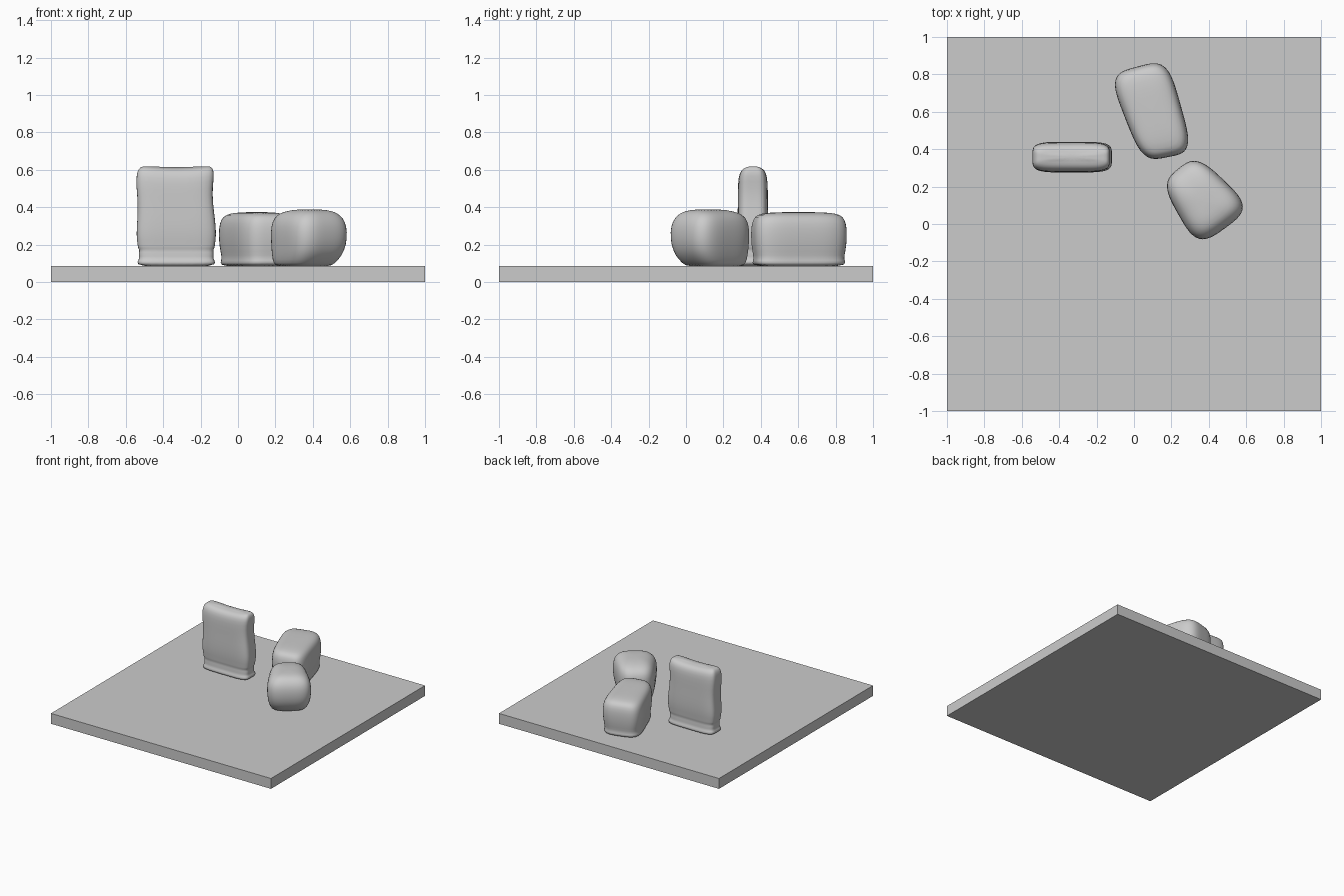
import bpy, bmesh, math

grey = bpy.data.materials.new("stone_grey")
grey.diffuse_color = (0.6, 0.6, 0.6, 1)


def stone(name, corners, rings, power=4.5, dip=0.0, seg=32):
    """Loft a rounded quad outline through rings of (z, scale_u, scale_v, dx, dy)."""
    a, b, c, d = corners          # (-u,-v) (+u,-v) (+u,+v) (-u,+v)
    bm = bmesh.new()
    loops = []
    for z, su, sv, dx, dy in rings:
        loop = []
        for i in range(seg):
            t = 2 * math.pi * (i + 0.5) / seg
            cu, cv = math.cos(t), math.sin(t)
            r = (abs(cu) ** power + abs(cv) ** power) ** (-1 / power)
            u, v = cu * r * su, cv * r * sv
            w = ((1 - u) * (1 - v), (1 + u) * (1 - v), (1 + u) * (1 + v), (1 - u) * (1 + v))
            x, y = (sum(k * p[j] for k, p in zip(w, (a, b, c, d))) / 4 for j in (0, 1))
            lift = dip * (u * u - 0.5) if z > 0.35 else 0
            loop.append(bm.verts.new((x + dx, y + dy, z + lift)))
        loops.append(loop)
    for lo, hi in zip(loops, loops[1:]):
        for i in range(seg):
            j = (i + 1) % seg
            bm.faces.new((lo[i], lo[j], hi[j], hi[i]))
    bm.faces.new(loops[0][::-1])
    bm.faces.new(loops[-1])
    bmesh.ops.recalc_face_normals(bm, faces=bm.faces)
    for f in bm.faces:
        f.smooth = True
    me = bpy.data.meshes.new(name)
    bm.to_mesh(me)
    bm.free()
    me.materials.append(grey)
    ob = bpy.data.objects.new(name, me)
    bpy.context.collection.objects.link(ob)
    ob.modifiers.new("soften", 'SUBSURF').levels = 1
    ob.modifiers["soften"].render_levels = 1


# square ground slab
bpy.ops.mesh.primitive_cube_add(size=1, location=(0, 0, 0.0425))
slab = bpy.context.object
slab.name = "ground_slab"
slab.scale = (2, 2, 0.085)
slab.data.materials.append(grey)

# upright stone with a ragged, necked foot
stone("upright_stone",
      [(-0.54, 0.275), (-0.12, 0.275), (-0.12, 0.44), (-0.54, 0.44)],
      [(0.08, 0.99, 1.0, 0, 0), (0.11, 1.0, 1.0, 0, 0), (0.125, 0.93, 0.86, 0, 0),
       (0.15, 0.96, 0.88, 0, 0), (0.17, 0.93, 0.83, 0, 0), (0.185, 0.98, 0.9, 0, 0),
       (0.2, 0.98, 0.9, 0, 0), (0.25, 1.02, 0.98, 0, 0), (0.33, 0.99, 1.0, 0, 0),
       (0.42, 0.95, 0.97, -0.005, 0), (0.5, 0.97, 0.97, -0.01, 0),
       (0.565, 0.99, 0.94, -0.005, 0), (0.6, 0.95, 0.78, -0.003, 0),
       (0.615, 0.87, 0.5, 0, 0), (0.617, 0.75, 0.2, 0, 0)], power=6, dip=0.015)

# low block at the back
stone("back_stone",
      [(0.045, 0.33), (0.32, 0.385), (0.18, 0.885), (-0.14, 0.80)],
      [(0.08, 0.93, 0.95, 0, 0), (0.105, 0.96, 0.98, 0, 0), (0.125, 0.91, 0.94, 0, 0),
       (0.16, 0.95, 0.97, 0, 0), (0.22, 1.0, 1.0, 0, 0), (0.29, 1.0, 1.0, 0, 0),
       (0.335, 0.94, 0.96, 0, 0), (0.36, 0.8, 0.88, 0, 0),
       (0.371, 0.55, 0.68, 0, 0), (0.374, 0.25, 0.35, 0, 0)])

# low block at the right, leaning outward
stone("right_stone",
      [(0.14, 0.22), (0.34, -0.13), (0.635, 0.085), (0.335, 0.375)],
      [(0.08, 0.68, 0.72, -0.02, 0.02), (0.10, 0.8, 0.82, -0.02, 0.02),
       (0.14, 0.92, 0.92, -0.008, 0.007), (0.2, 0.99, 0.99, 0, 0),
       (0.27, 1.01, 1.01, 0, 0), (0.325, 0.96, 0.96, 0, 0),
       (0.36, 0.83, 0.83, 0.003, 0), (0.38, 0.62, 0.62, 0.012, -0.012),
       (0.389, 0.3, 0.3, 0.02, -0.02)], power=3.8)
